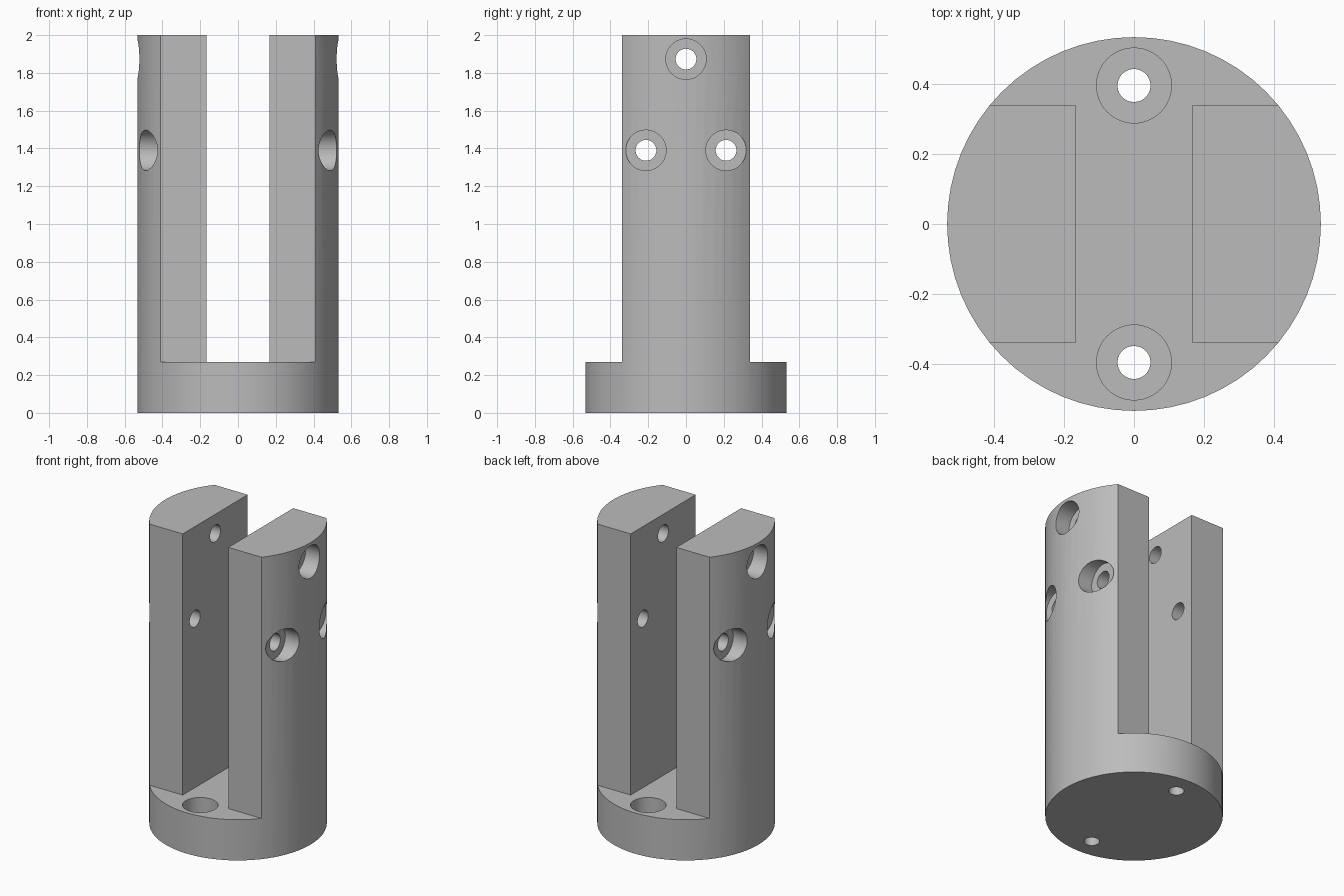
import bpy
import math

cube = bpy.data.objects.get("Cube")
if cube:
    bpy.data.objects.remove(cube, do_unlink=True)

RADIUS, HEIGHT, BASE = 0.533, 2.0, 0.27
SLOT_X, FLAT_Y = 0.167, 0.34      # half gap between prongs, half prong width
BORE, SEAT = 0.107, 0.42          # counterbore radius, counterbore floor in x

grey = bpy.data.materials.new("plain_grey")
grey.use_nodes = True
colour = (0.5, 0.5, 0.5, 1)
grey.diffuse_color = colour
grey.node_tree.nodes["Principled BSDF"].inputs["Base Color"].default_value = colour


def box(x0, x1, y0, y1, z0, z1):
    bpy.ops.mesh.primitive_cube_add(size=1, location=((x0 + x1) / 2, (y0 + y1) / 2, (z0 + z1) / 2))
    ob = bpy.context.object
    ob.scale = (x1 - x0, y1 - y0, z1 - z0)
    return ob


def rod(radius, length, location, along_x=False, sides=48):
    turn = (0, math.pi / 2, 0) if along_x else (0, 0, 0)
    bpy.ops.mesh.primitive_cylinder_add(vertices=sides, radius=radius, depth=length,
                                        location=location, rotation=turn)
    return bpy.context.object


# Solid round body
body = rod(RADIUS, HEIGHT, (0, 0, HEIGHT / 2), sides=64)
body.name = "clevis_body"
body.data.materials.append(grey)

# Gap between the prongs and the flats at front and back
cutters = [box(-SLOT_X, SLOT_X, -1, 1, BASE, 3)]
for s in (-1, 1):
    y0, y1 = sorted((s * FLAT_Y, s))
    cutters.append(box(-1, 1, y0, y1, BASE, 3))

# Counterbored screw holes through the base
for s in (-1, 1):
    y = s * 0.395
    cutters.append(rod(0.047, 1, (0, y, 0)))
    cutters.append(rod(BORE, 0.4, (0, y, 0.31)))

# Counterbored cross holes through both prongs
for y, z in ((0, 1.873), (-0.212, 1.39), (0.212, 1.39)):
    cutters.append(rod(0.055, 2, (0, y, z), along_x=True))
    for s in (-1, 1):
        cutters.append(rod(BORE, 0.4, (s * (SEAT + 0.2), y, z), along_x=True))

# Apply every cut, then discard the cutters
for cutter in cutters:
    cutter.hide_render = True
    bpy.context.view_layer.objects.active = body
    mod = body.modifiers.new("cut", 'BOOLEAN')
    mod.operation = 'DIFFERENCE'
    mod.solver = 'EXACT'
    mod.object = cutter
    bpy.ops.object.modifier_apply(modifier=mod.name)
    bpy.data.objects.remove(cutter, do_unlink=True)

bpy.ops.object.select_all(action='DESELECT')
body.select_set(True)
bpy.context.view_layer.objects.active = body
bpy.ops.object.shade_smooth_by_angle(angle=math.radians(30))
